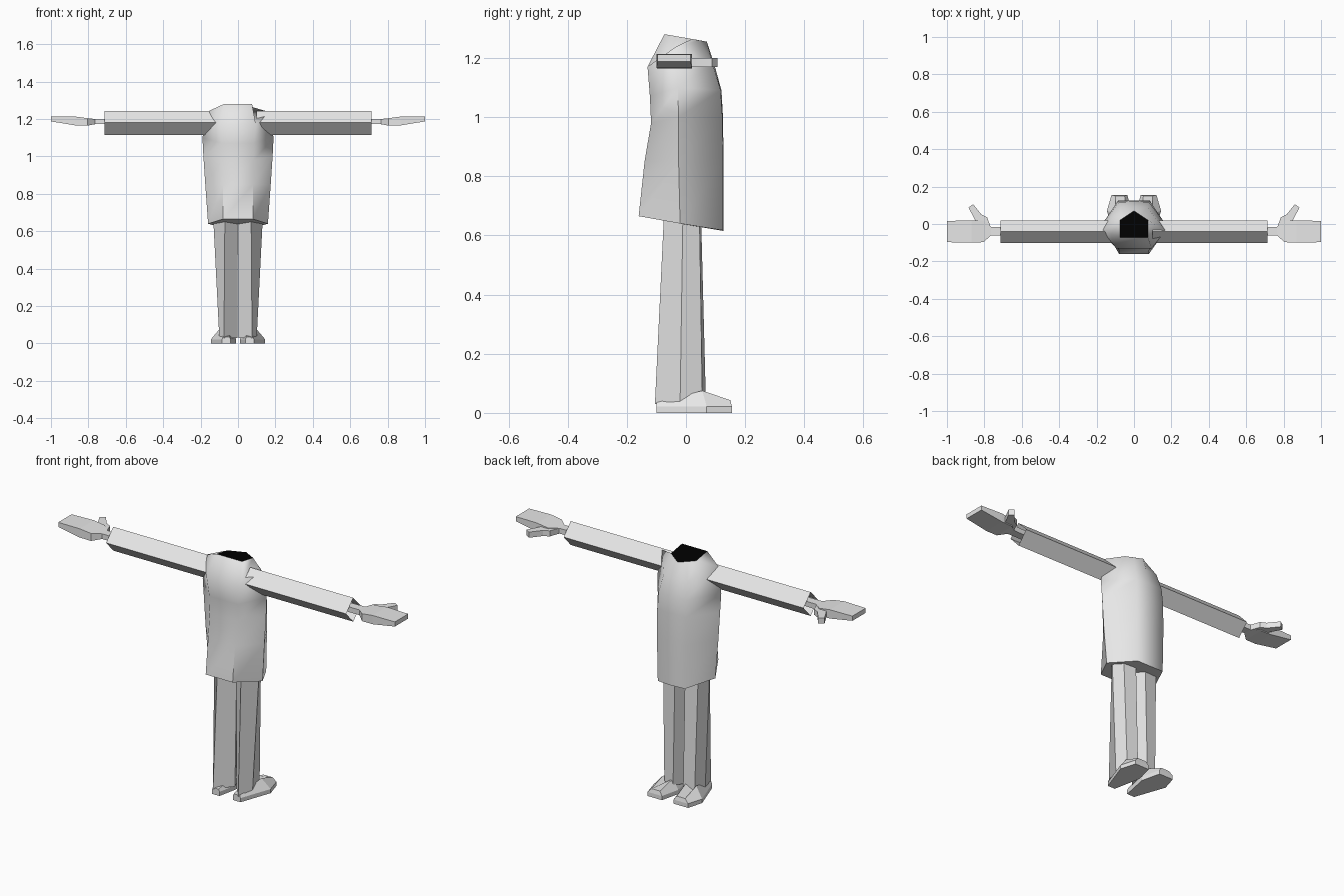
import bpy, bmesh

if "Cube" in bpy.data.objects:
    bpy.data.objects.remove(bpy.data.objects["Cube"])

# Two flat colours
def material(name, rgb):
    m = bpy.data.materials.new(name)
    m.diffuse_color = (*rgb, 1)
    m.use_nodes = True
    m.node_tree.nodes["Principled BSDF"].inputs["Base Color"].default_value = m.diffuse_color
    return m

WHITE = material("plain_white", (0.8, 0.8, 0.8))
BLACK = material("neck_black", (0.0, 0.0, 0.0))


def loft(name, rings, caps=(True, True), smooth=False, side=1):
    """Skin a list of equally long point rings; side=-1 mirrors it in x."""
    bm = bmesh.new()
    rows = [[bm.verts.new((x * side, y, z)) for x, y, z in r] for r in rings]
    n = len(rows[0])
    for a, b in zip(rows, rows[1:]):
        for i in range(n):
            j = (i + 1) % n
            bm.faces.new((a[i], a[j], b[j], b[i]))
    if caps[0]:
        bm.faces.new(rows[0][::-1])
    if caps[1]:
        bm.faces.new(rows[-1])
    bmesh.ops.recalc_face_normals(bm, faces=bm.faces)
    for f in bm.faces:
        f.smooth = smooth
    me = bpy.data.meshes.new(name)
    bm.to_mesh(me)
    bm.free()
    me.materials.append(WHITE)
    ob = bpy.data.objects.new(name, me)
    bpy.context.collection.objects.link(ob)
    return ob


# Coat: each row gives the front corner, side, back corner and back centre
coat_rows = [
    ((.08, -.16, .665), (.16, -.02, .64), (.08, .125, .617), (0, .127, .615)),
    ((.08, -.14, .85), (.175, -.025, .85), (.085, .125, .85), (0, .127, .85)),
    ((.085, -.118, .98), (.185, -.025, 1.0), (.085, .123, 1.0), (0, .125, 1.0)),
    ((.085, -.122, 1.07), (.19, -.028, 1.1), (.08, .117, 1.09), (0, .12, 1.09)),
    ((.095, -.13, 1.17), (.168, -.035, 1.237), (.07, .09, 1.18), (0, .095, 1.18)),
    ((.075, -.073, 1.28), (.075, .02, 1.264), (.038, .045, 1.259), (0, .07, 1.255)),
]
coat_rings = [[f, s, b, c, (-b[0], *b[1:]), (-s[0], *s[1:]), (-f[0], *f[1:])]
              for f, s, b, c in coat_rows]
coat = loft("coat", coat_rings, smooth=True)
me = coat.data
me.materials.append(BLACK)
for p in me.polygons:
    if len(p.vertices) == 7:                 # hem underside and neck opening
        p.use_smooth = False
        if p.center.z > 1:
            p.material_index = 1
for e in me.edges:                           # creases: hem, neck, hem corners, side seams
    a, b = sorted(e.vertices)
    row, col = a // 7, a % 7
    rim = b // 7 == row and row in (0, 5)
    corner = b - a == 7 and row == 0 and col in (0, 6)
    seam = b - a == 7 and row in (0, 1, 2) and col in (1, 5)
    e.use_edge_sharp = rim or corner or seam

for side, label in ((1, "right"), (-1, "left")):
    # Sleeve: open tube with a diamond section
    diamond = ((-.04, 1.243), (-.101, 1.18), (-.04, 1.115), (.02, 1.18))
    loft(f"sleeve_{label}", [[(x, y, z) for y, z in diamond] for x in (.1, .713)],
         caps=(False, False), side=side)

    # Hand with wrist: x, y range, z range
    hand = ((.66, -.062, -.02, 1.172, 1.2), (.765, -.062, -.015, 1.172, 1.2),
            (.805, -.097, .02, 1.164, 1.204), (.87, -.1, .02, 1.166, 1.213),
            (1.0, -.097, .016, 1.187, 1.212))
    loft(f"hand_{label}", [[(x, y0, z0), (x, y1, z0), (x, y1, z1), (x, y0, z1)]
                           for x, y0, y1, z0, z1 in hand], side=side)

    # Thumb pointing out and back
    thumb = ((.765, -.02, .835, -.02), (.785, .035, .85, .022), (.815, .05, .857, .035),
             (.86, .106, .885, .088))
    loft(f"thumb_{label}", [[(xa, ya, 1.17), (xb, yb, 1.17), (xb, yb, 1.2), (xa, ya, 1.2)]
                            for xa, ya, xb, yb in thumb], side=side)

    # Trouser leg: front ridge, outer edge, flat back, inner edge
    leg = [
        [(.075, -.105, .03), (.1, -.02, .03), (.09, .055, .05), (.03, .067, .05), (.004, -.02, .03)],
        [(.07, -.073, .7), (.134, -.01, .7), (.105, .045, .7), (.03, .05, .7), (.0, -.01, .7)],
    ]
    loft(f"leg_{label}", leg, side=side)

    # Shoe: sole outline and a domed upper, toe towards the back
    sole = ((.04, -.1), (.085, -.1), (.145, .07), (.12, .155), (.035, .155), (.01, .05))
    upper = ((.045, -.1, .035), (.08, -.1, .035), (.1, .055, .075),
             (.1, .15, .043), (.05, .15, .043), (.04, .055, .075))
    loft(f"shoe_{label}", [[(x, y, .0) for x, y in sole],
                           [(x, y, .022) for x, y in sole], upper], side=side)
